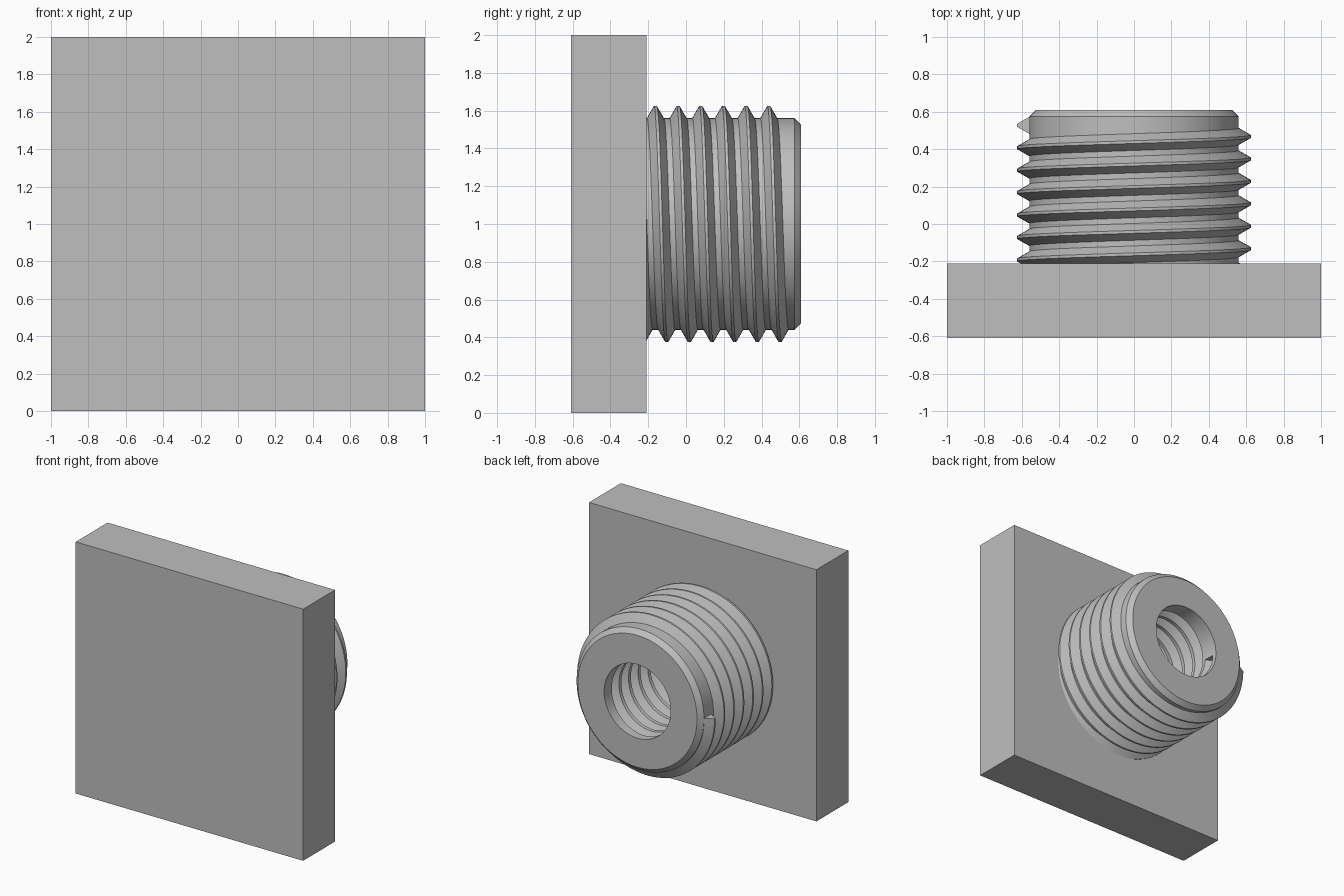
import bpy, bmesh, math

cube = bpy.data.objects.get("Cube")
if cube:
    bpy.data.objects.remove(cube, do_unlink=True)

# Plain grey for every part
grey = bpy.data.materials.new("plain_grey")
grey.use_nodes = True
COLOUR = (0.52, 0.52, 0.52, 1)
grey.diffuse_color = COLOUR
grey.node_tree.nodes["Principled BSDF"].inputs["Base Color"].default_value = COLOUR


def add_object(name, bm):
    mesh = bpy.data.meshes.new(name)
    bm.to_mesh(mesh)
    bm.free()
    mesh.materials.append(grey)
    obj = bpy.data.objects.new(name, mesh)
    bpy.context.collection.objects.link(obj)
    return obj


# Square base plate
bm = bmesh.new()
bmesh.ops.create_cube(bm, size=1)
bmesh.ops.scale(bm, vec=(2, 0.4, 2), verts=bm.verts)
bmesh.ops.translate(bm, vec=(0, -0.41, 1), verts=bm.verts)
add_object("base_plate", bm)

# Threaded stud: one helical profile outside, the same profile cut into the bore
SEGMENTS = 128
TURNS = 7
PITCH = 0.12
THREAD_END = 0.528
TIP = 0.61
CHAMFER = 0.036
DEPTH = 0.065
OUTER, BORE = 0.56, 0.293


def thread(turn, root):
    """Points (y, radius) of every tooth in one column, from the tip inwards."""
    points = []
    for k in range(TURNS):
        y = THREAD_END - PITCH * (turn + k)
        points += [(y + PITCH * 3 / 8, root), (y + PITCH / 16, root + DEPTH),
                   (y - PITCH / 16, root + DEPTH), (y - PITCH * 3 / 8, root)]
    return points


def column(turn):
    outside = thread(turn, OUTER)[::-1]
    tip = [(TIP - CHAMFER, OUTER), (TIP, OUTER - CHAMFER), (TIP, BORE)]
    return outside + tip + thread(turn, BORE)


bm = bmesh.new()
columns = []
for j in range(SEGMENTS + 1):
    a = math.tau * j / SEGMENTS
    columns.append([bm.verts.new((-r * math.cos(a), y, 1 - r * math.sin(a)))
                    for y, r in column(j / SEGMENTS)])
for left, right in zip(columns, columns[1:]):
    for i in range(len(left)):
        n = (i + 1) % len(left)
        bm.faces.new((left[i], left[n], right[n], right[i]))

# Flat ends where the outer ridge and the inner groove stop
first = columns[0]
teeth = TURNS * 4
bm.faces.new(first[teeth - 4:teeth][::-1])
bm.faces.new(first[teeth + 3:teeth + 7][::-1])
bmesh.ops.remove_doubles(bm, verts=bm.verts, dist=0.00005)

stud = add_object("threaded_stud", bm)
bpy.ops.object.select_all(action='DESELECT')
stud.select_set(True)
bpy.context.view_layer.objects.active = stud
bpy.ops.object.shade_smooth_by_angle(angle=math.radians(25))
